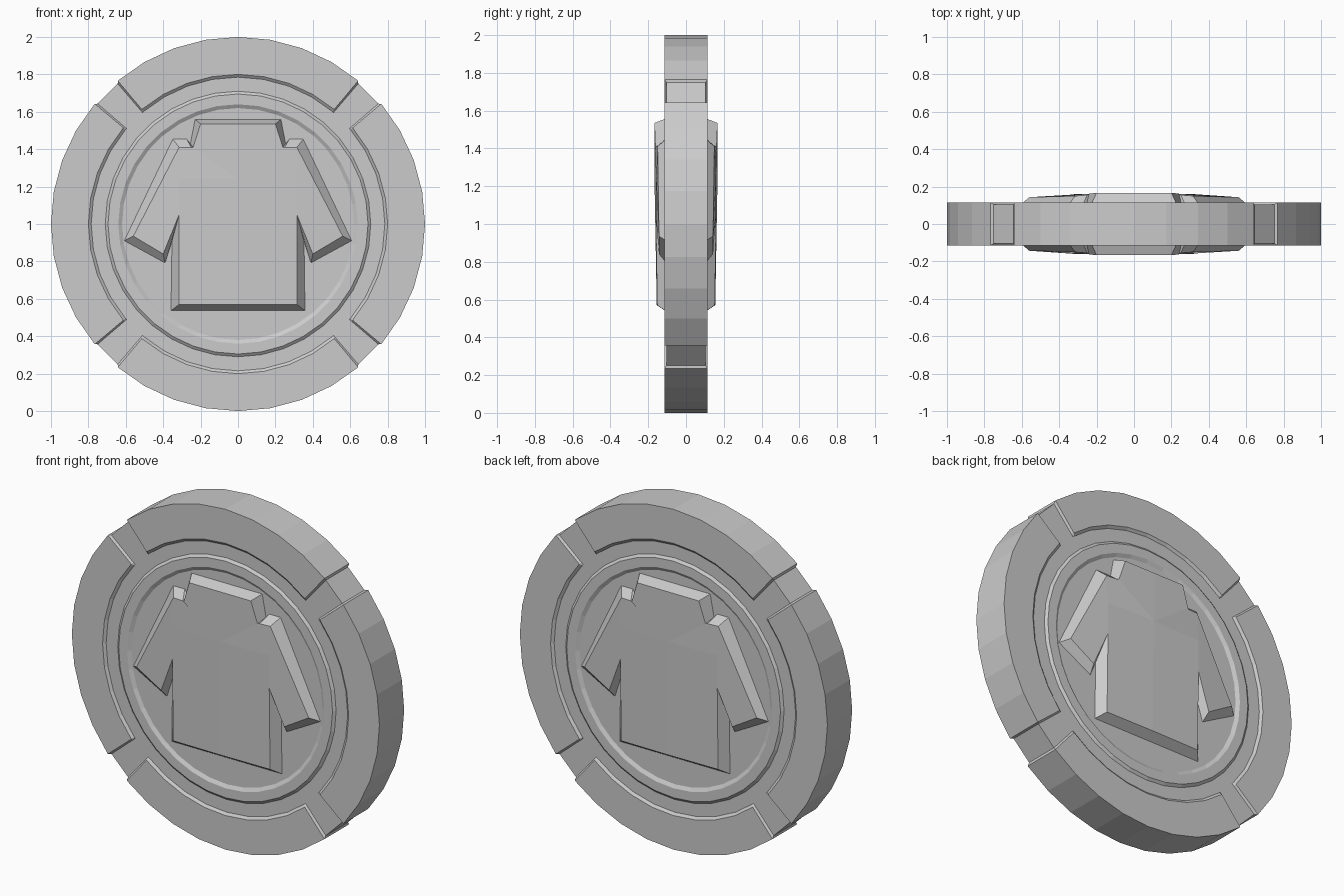
import bpy, bmesh, math
from mathutils import Vector

if "Cube" in bpy.data.objects:
    bpy.data.objects.remove(bpy.data.objects["Cube"], do_unlink=True)

grey = bpy.data.materials.new("plain_grey")
grey.use_nodes = True
grey.diffuse_color = (0.6, 0.6, 0.6, 1)
grey.node_tree.nodes["Principled BSDF"].inputs["Base Color"].default_value = (0.6, 0.6, 0.6, 1)

CENTRE = 1.0   # height of the disc centre
FACE = 0.115   # half thickness at the rim
FLOOR = 0.103  # half thickness in the grooves


def make_object(name, bm):
    mesh = bpy.data.meshes.new(name)
    bm.to_mesh(mesh)
    bm.free()
    mesh.materials.append(grey)
    obj = bpy.data.objects.new(name, mesh)
    bpy.context.collection.objects.link(obj)
    return obj


# Disc: radial profile lofted around, with a notched profile at the diagonals
ridge = [(0.71, FLOOR), (0.695, FACE), (0.64, FACE), (0.62, FLOOR)]
rim_profile = [(1.0, FACE), (0.8, FACE), (0.785, FLOOR)] + ridge
notch_profile = [(0.988, FLOOR), (0.8, FLOOR), (0.785, FLOOR)] + ridge

sections = [(a, rim_profile) for a in range(0, 360, 10)]
for diagonal in (45, 135, 225, 315):
    sections += [(diagonal + s * 4.4, notch_profile) for s in (-1, 1)]
sections.sort(key=lambda s: s[0])

bm = bmesh.new()
loops = []
for angle, profile in sections:
    c, s = math.cos(math.radians(angle)), math.sin(math.radians(angle))
    # back profile from the middle outwards, then front profile inwards
    path = [(r, y) for r, y in reversed(profile)] + [(r, -y) for r, y in profile]
    loops.append([bm.verts.new((r * c, y, CENTRE + r * s)) for r, y in path])
for i, loop in enumerate(loops):
    following = loops[(i + 1) % len(loops)]
    for j in range(len(loop) - 1):
        bm.faces.new((loop[j], following[j], following[j + 1], loop[j + 1]))
bm.faces.new([loop[0] for loop in loops])
bm.faces.new([loop[-1] for loop in loops])
bmesh.ops.recalc_face_normals(bm, faces=bm.faces)
make_object("coin_disc", bm)

# Sweater relief: half outline as (base x, base z), (top x, top z, top depth)
outline = [
    ((0, 1.56), (0, 1.535, 0.167)),            # collar middle
    ((0.23, 1.56), (0.2, 1.535, 0.167)),       # collar corner
    ((0.255, 1.43), (0.24, 1.41, 0.162)),      # collar foot
    ((0.275, 1.455), (0.25, 1.41, 0.155)),     # shoulder start
    ((0.35, 1.455), (0.315, 1.41, 0.15)),      # shoulder tip
    ((0.61, 0.91), (0.56, 0.935, 0.143)),      # outer cuff
    ((0.39, 0.79), (0.4, 0.84, 0.143)),        # inner cuff
    ((0.355, 0.9), (0.315, 1.05, 0.16)),       # armpit
    ((0.36, 0.535), (0.315, 0.57, 0.152)),     # hem corner
    ((0, 0.535), (0, 0.57, 0.155)),            # hem middle
]
bm = bmesh.new()
base = [bm.verts.new((x, -FLOOR + 0.002, z)) for (x, z), _ in outline]
top = [bm.verts.new((x, -d, z)) for _, (x, z, d) in outline]
chest = bm.verts.new((0, -0.167, 1.24))
seam = bm.verts.new((0.315, -0.158, 1.24))
for i in range(len(outline) - 1):
    bm.faces.new((base[i], base[i + 1], top[i + 1], top[i]))
collar, corner, foot, start, tip, cuff_out, cuff_in, armpit, hem, hem_mid = top
for face in ((collar, corner, foot, chest), (foot, start, tip, seam, chest),
             (tip, cuff_out, cuff_in, armpit, seam),
             (chest, seam, armpit, hem, hem_mid)):
    bm.faces.new(face)
bmesh.ops.recalc_face_normals(bm, faces=bm.faces)
bm.normal_update()
if sum((f.normal.y * f.calc_area() for f in bm.faces), 0.0) > 0:
    bmesh.ops.reverse_faces(bm, faces=bm.faces)
sweater = make_object("sweater_relief", bm)
mirror = sweater.modifiers.new("mirror", "MIRROR")
mirror.use_axis = (True, True, False)
mirror.use_clip = True
mirror.merge_threshold = 0.0005
